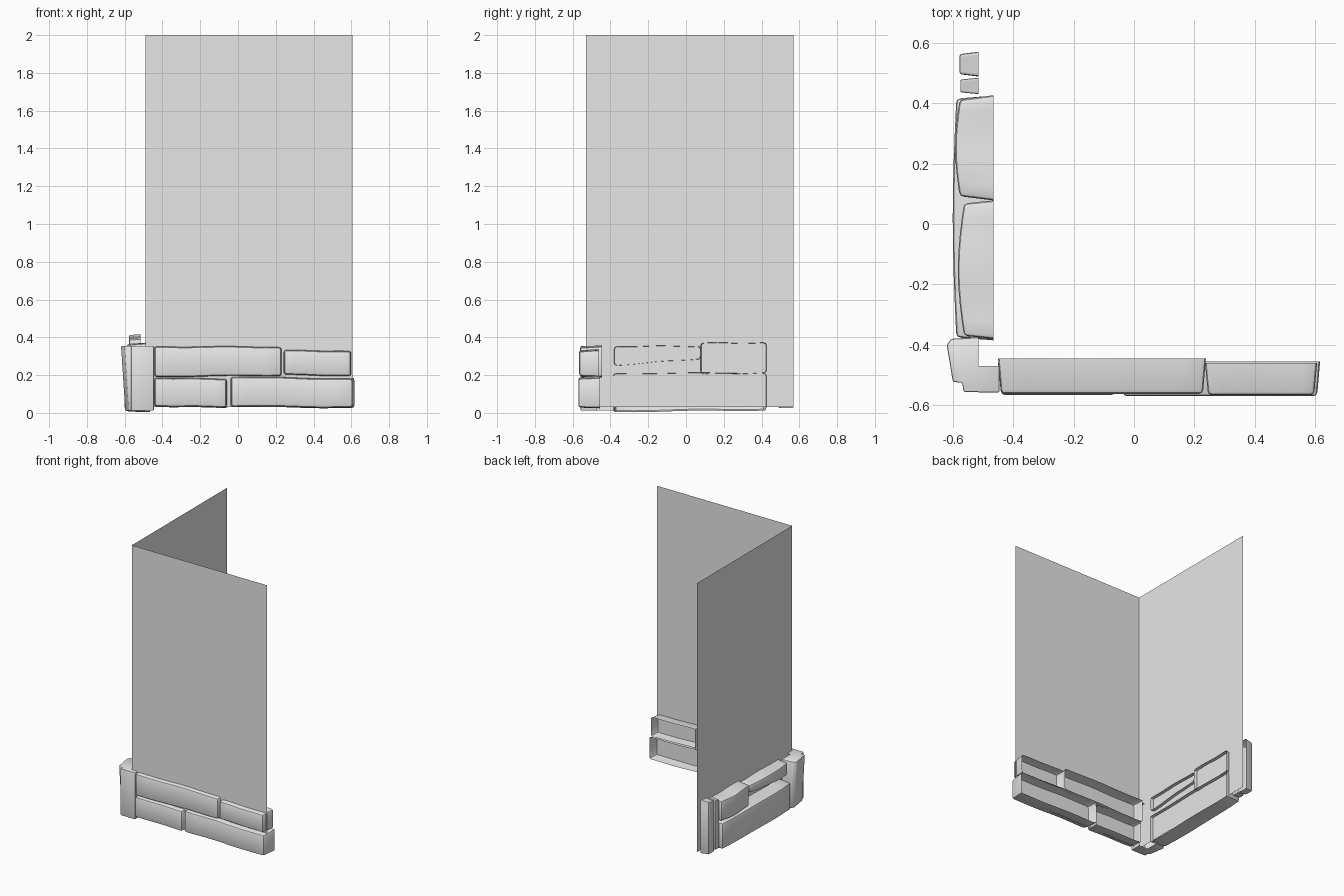
import bpy
import bmesh
import math
from mathutils import Vector

if "Cube" in bpy.data.objects:
    bpy.data.objects.remove(bpy.data.objects["Cube"], do_unlink=True)

grey = bpy.data.materials.new("stone grey")
grey.use_nodes = True
colour = (0.8, 0.8, 0.8, 1)
grey.diffuse_color = colour
grey.node_tree.nodes["Principled BSDF"].inputs["Base Color"].default_value = colour


def finish(name, bm, smooth=True):
    mesh = bpy.data.meshes.new(name)
    bm.to_mesh(mesh)
    bm.free()
    mesh.materials.append(grey)
    ob = bpy.data.objects.new(name, mesh)
    bpy.context.collection.objects.link(ob)
    if smooth:
        bpy.ops.object.select_all(action="DESELECT")
        ob.select_set(True)
        bpy.context.view_layer.objects.active = ob
        bpy.ops.object.shade_smooth_by_angle(angle=math.radians(35))
    return ob


def soften(bm, width):
    """Round every sharp edge, leaving the open rim alone."""
    bmesh.ops.recalc_face_normals(bm, faces=bm.faces)
    sharp = [e for e in bm.edges
             if len(e.link_faces) == 2 and e.calc_face_angle() > 0.6]
    bmesh.ops.bevel(bm, geom=sharp, offset=width, segments=2,
                    profile=0.5, affect="EDGES", clamp_overlap=True)


def on_front(u, d, z):
    return Vector((u, -d, z))


def on_side(u, d, z):
    return Vector((-d, u, z))


def stone(name, place, span, depth, bottom, top, wave=0.004, inset=0.01,
          bulge=0.0, width=0.013):
    """Open-backed block; bottom and top hold heights at both ends."""
    bm = bmesh.new()
    bmesh.ops.create_cube(bm, size=1)
    back = [f for f in bm.faces if f.normal.y < -0.9]
    bmesh.ops.delete(bm, geom=back, context="FACES")
    for i in range(1, 8):
        bmesh.ops.bisect_plane(bm, geom=bm.verts[:] + bm.edges[:] + bm.faces[:],
                               plane_co=(i / 8 - 0.5, 0, 0), plane_no=(1, 0, 0))
    for v in bm.verts:
        t, outer, upper = v.co.x + 0.5, v.co.y > 0, v.co.z > 0
        lo = bottom[0] + (bottom[1] - bottom[0]) * t
        hi = top[0] + (top[1] - top[0]) * t
        pad = inset if outer else 0
        u = span[0] + pad + (span[1] - span[0] - 2 * pad) * t
        swell = math.sin(math.pi * t)
        d = depth[1] + bulge * (swell - 1) if outer else depth[0]
        z = hi - pad * 0.6 if upper else lo + pad * 0.4
        z += wave * math.sin(2 * math.pi * t + span[0] * 5) * swell
        v.co = place(u, d, z)
    soften(bm, width)
    return finish(name, bm)


# Two thin wall sheets meeting at the corner
for name, place, d, ends in (("front_wall", on_front, 0.53, (-0.49, 0.605)),
                             ("side_wall", on_side, 0.49, (-0.53, 0.57))):
    bm = bmesh.new()
    a, b = ends
    bm.faces.new([bm.verts.new(place(u, d, z))
                  for u, z in ((a, 0.03), (b, 0.03), (b, 2), (a, 2))])
    finish(name, bm, False)

# Stones along the front
stone("front_upper_long_stone", on_front, (-0.45, 0.238), (0.445, 0.562),
      (0.188, 0.192), (0.357, 0.352))
stone("front_upper_short_stone", on_front, (0.235, 0.606), (0.46, 0.566),
      (0.2, 0.192), (0.338, 0.332), wave=0.002)
stone("front_lower_short_stone", on_front, (-0.45, -0.052), (0.46, 0.566),
      (0.032, 0.026), (0.19, 0.184), wave=0.002)
stone("front_lower_long_stone", on_front, (-0.046, 0.616), (0.455, 0.57),
      (0.03, 0.026), (0.194, 0.187))

# Stones along the side
stone("side_lower_stone", on_side, (-0.385, 0.425), (0.465, 0.6),
      (0.004, 0.012), (0.208, 0.21), bulge=0.012)
stone("side_upper_near_stone", on_side, (-0.38, 0.078), (0.465, 0.583),
      (0.25, 0.285), (0.352, 0.352), bulge=0.02)
stone("side_upper_far_stone", on_side, (0.078, 0.426), (0.465, 0.592),
      (0.205, 0.212), (0.37, 0.372), bulge=0.015, inset=0.014)

# Upright slabs at the far end of the side
stone("end_slab_inner", on_side, (0.43, 0.484), (0.515, 0.575),
      (0.03, 0.03), (0.39, 0.4), wave=0, inset=0.006)
stone("end_slab_outer", on_side, (0.488, 0.57), (0.515, 0.578),
      (0.026, 0.026), (0.405, 0.418), wave=0, inset=0.008)

# Corner stone: an L-shaped block, open towards the walls, leaning outwards
outline = [(-0.515, -0.375), (-0.605, -0.38), (-0.62, -0.4), (-0.6, -0.522),
           (-0.568, -0.526), (-0.564, -0.556), (-0.445, -0.558),
           (-0.445, -0.47), (-0.515, -0.47)]
bm = bmesh.new()
rings = []
for z, lean in ((0.012, 0.022), (0.355, 0)):
    rings.append([bm.verts.new((x + (lean if x < -0.59 else 0), y, z))
                  for x, y in outline])
    bm.faces.new(rings[-1])
low, high = rings
for i in range(len(outline) - 2):
    bm.faces.new((low[i], low[i + 1], high[i + 1], high[i]))
soften(bm, 0.008)
finish("corner_stone", bm)
